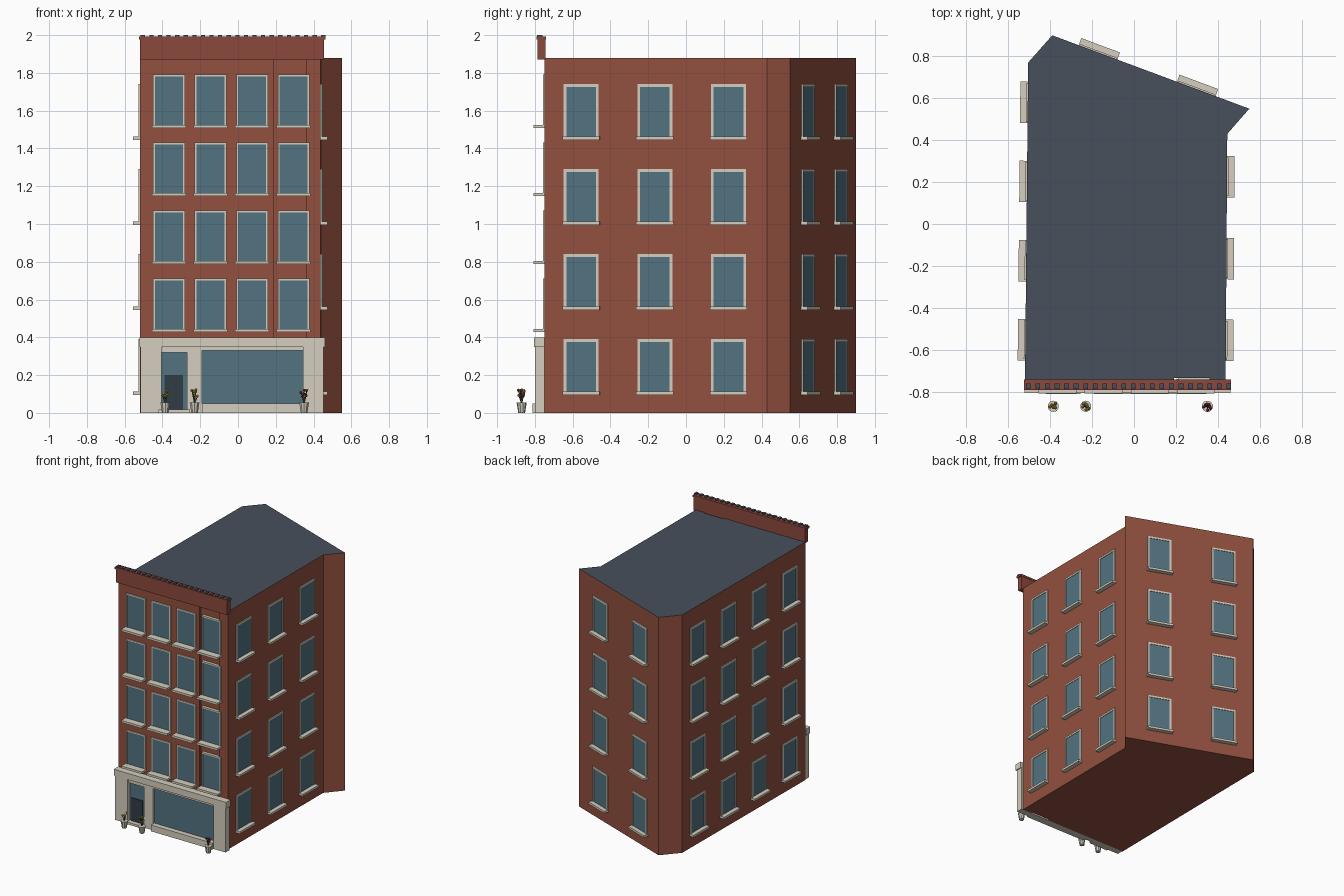
import bpy, bmesh, math, random
from mathutils import Matrix, Vector

if "Cube" in bpy.data.objects:
    bpy.data.objects.remove(bpy.data.objects["Cube"])

random.seed(4)


def mat(name, rgb):
    m = bpy.data.materials.new(name)
    m.diffuse_color = (*rgb, 1)
    m.use_nodes = True
    m.node_tree.nodes["Principled BSDF"].inputs["Base Color"].default_value = m.diffuse_color
    return m


BRICK = mat("brick", (0.29, 0.08, 0.05))
TRIM_RED = mat("parapet_red", (0.26, 0.065, 0.045))
STONE = mat("stone", (0.66, 0.62, 0.52))
GLASS = mat("glass", (0.085, 0.17, 0.22))
SLATE = mat("slate", (0.065, 0.08, 0.105))
DARK = mat("dark_door", (0.03, 0.045, 0.06))
GREEN = mat("leaf", (0.06, 0.09, 0.03))
YELLOW = mat("yellow_flower", (0.5, 0.33, 0.05))
PINK = mat("red_flower", (0.28, 0.04, 0.07))


def finish(bm, name, *mats):
    me = bpy.data.meshes.new(name)
    bm.to_mesh(me)
    bm.free()
    ob = bpy.data.objects.new(name, me)
    for m in mats:
        me.materials.append(m)
    bpy.context.collection.objects.link(ob)
    return ob


def add_box(bm, x0, x1, y0, y1, z0, z1, frame=Matrix()):
    c = Vector((x0 + x1, y0 + y1, z0 + z1)) / 2
    s = Matrix.Diagonal((x1 - x0, y1 - y0, z1 - z0, 1))
    bmesh.ops.create_cube(bm, size=1, matrix=frame @ Matrix.Translation(c) @ s)


def boxes(name, material, *dims):
    bm = bmesh.new()
    for d in dims:
        add_box(bm, *d)
    return finish(bm, name, material)


# Brick body: extruded footprint with slate roof on its top face
FOOT = [(-0.52, -0.75), (0.19, -0.75), (0.19, -0.735), (0.36, -0.735), (0.36, -0.75), (0.437, -0.75),
        (0.445, 0.43), (0.55, 0.55), (-0.39, 0.90), (-0.505, 0.77)]
H = 1.88
bm = bmesh.new()
base = bm.faces.new([bm.verts.new((x, y, 0)) for x, y in FOOT])
top = bmesh.ops.extrude_face_region(bm, geom=[base], use_keep_orig=True)["geom"]
bmesh.ops.translate(bm, vec=(0, 0, H), verts=[v for v in top if isinstance(v, bmesh.types.BMVert)])
bmesh.ops.recalc_face_normals(bm, faces=bm.faces)
for f in bm.faces:
    if f.normal.z > 0.9:
        f.material_index = 1
finish(bm, "brick_body", BRICK, SLATE)


# Window grids: frames, glass and sills placed along a wall line (-y local is outward)
def windows(name, a, b, along, floors, w, h, trim, proud, sill):
    a, b = Vector((*a, 0)), Vector((*b, 0))
    d = b - a
    frame = Matrix.Translation(a) @ Matrix.Rotation(math.atan2(d.y, d.x), 4, 'Z')
    fr, gl, si = bmesh.new(), bmesh.new(), bmesh.new()
    for u in along:
        for z in floors:
            l, r, t = u - w / 2, u + w / 2, z + h
            add_box(fr, l, l + trim, -proud, 0.02, z, t, frame)
            add_box(fr, r - trim, r, -proud, 0.02, z, t, frame)
            add_box(fr, l + trim, r - trim, -proud, 0.02, t - trim, t, frame)
            add_box(gl, l + trim, r - trim, -proud + 0.004, 0.02, z, t - trim, frame)
            add_box(si, l - 0.006, r + 0.006, -sill, 0.01, z - 0.004, z + 0.013, frame)
    finish(fr, name + "_window_frames", STONE)
    finish(gl, name + "_window_glass", GLASS)
    finish(si, name + "_window_sills", STONE)


side_floors = [0.10 + 0.45 * i for i in range(4)]
windows("front", FOOT[0], FOOT[5], [0.155 + 0.22 * i for i in range(4)],
        [0.432 + 0.36 * i for i in range(4)], 0.168, 0.28, 0.01, 0.008, 0.058)
windows("right", FOOT[5], FOOT[6], [0.195, 0.585, 0.975], side_floors, 0.185, 0.29, 0.014, 0.007, 0.036)
windows("back", FOOT[7], FOOT[8], [0.27, 0.77], side_floors, 0.185, 0.29, 0.014, 0.007, 0.036)
windows("left", FOOT[9], FOOT[0], [0.19, 0.567, 0.945, 1.322], side_floors, 0.185, 0.29, 0.014, 0.007, 0.036)

# Parapet wall, coping and the row of small tiles along its top
boxes("parapet", TRIM_RED, (-0.518, 0.455, -0.785, -0.745, 1.87, 1.978))
boxes("parapet_coping", TRIM_RED, (-0.525, 0.462, -0.792, -0.742, 1.976, 1.992))
boxes("coping_tiles", SLATE, *[(x, x + 0.022, -0.788, -0.76, 1.99, 2.0)
                               for x in [-0.515 + 0.0455 * i for i in range(22)]])

# Stone shopfront: fascia band, pilasters and panels around the openings
boxes("shopfront_fascia", STONE, (-0.522, 0.46, -0.806, -0.75, 0.35, 0.40))
boxes("shopfront_pilasters", STONE,
      (-0.515, -0.405, -0.80, -0.75, 0, 0.35),
      (-0.27, -0.19, -0.79, -0.75, 0, 0.35),
      (0.345, 0.452, -0.80, -0.75, 0, 0.35),
      (-0.405, -0.27, -0.79, -0.75, 0.32, 0.35),
      (-0.19, 0.345, -0.79, -0.75, 0.33, 0.35))
boxes("shop_window_sill", STONE, (-0.19, 0.345, -0.812, -0.75, 0, 0.05))
boxes("shop_window_glass", GLASS, (-0.19, 0.345, -0.772, -0.75, 0.05, 0.33))
boxes("door_step", STONE, (-0.42, -0.255, -0.812, -0.75, 0, 0.018))
boxes("door_glass", GLASS, (-0.405, -0.27, -0.772, -0.75, 0.018, 0.32))
boxes("door_leaf", DARK, (-0.39, -0.29, -0.778, -0.75, 0.018, 0.20))


# Potted plants: tapered pot, thin stalks and small blooms
def potted_plant(x, bloom):
    y = -0.87
    bm = bmesh.new()
    bmesh.ops.create_cone(bm, cap_ends=True, segments=10, radius1=0.018, radius2=0.027, depth=0.055,
                          matrix=Matrix.Translation((x, y, 0.0275)))
    finish(bm, "plant_pot", STONE)
    stalks, blooms = bmesh.new(), bmesh.new()
    foot = Vector((x, y, 0.05))
    for i in range(7):
        ang = i * 2.4
        r = random.uniform(0.004, 0.019)
        tip = Vector((x + r * math.cos(ang), y + r * math.sin(ang), random.uniform(0.085, 0.125)))
        d = tip - foot
        rot = d.to_track_quat('Z', 'Y').to_matrix().to_4x4()
        bmesh.ops.create_cone(stalks, cap_ends=True, segments=5, radius1=0.003, radius2=0.002,
                              depth=d.length, matrix=Matrix.Translation((foot + tip) / 2) @ rot)
        bmesh.ops.create_icosphere(blooms, subdivisions=1, radius=0.0085, matrix=Matrix.Translation(tip))
    finish(stalks, "plant_stalks", GREEN)
    finish(blooms, "plant_blooms", bloom)


for px, bloom in ((-0.385, YELLOW), (-0.23, YELLOW), (0.35, PINK)):
    potted_plant(px, bloom)
